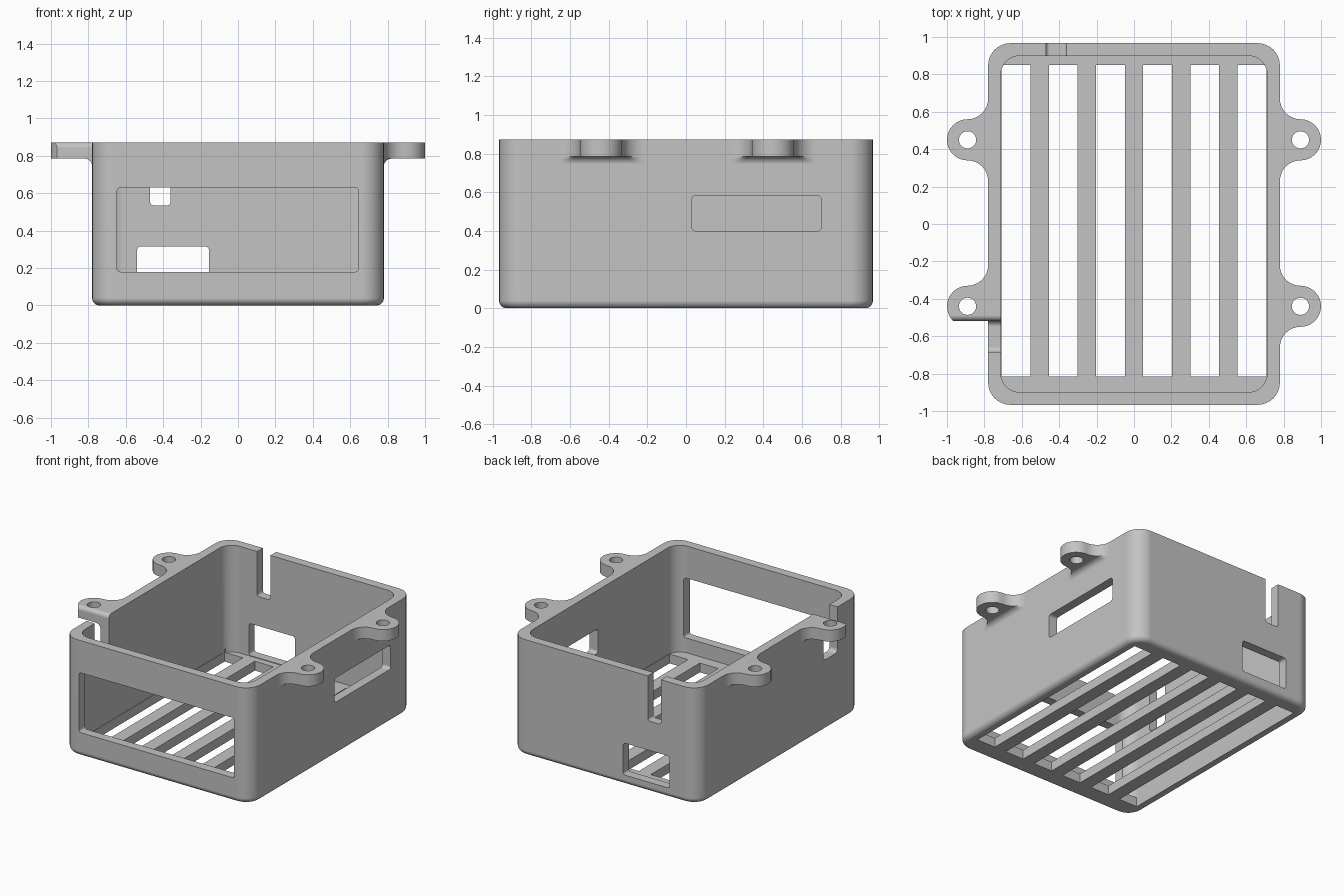
import bpy
import bmesh
from math import sin, cos, pi, radians

cube = bpy.data.objects.get("Cube")
if cube:
    bpy.data.objects.remove(cube, do_unlink=True)

# Main dimensions
HX, HY, TOP = 0.78, 0.967, 0.872
WALL, FLOOR, CORNER = 0.068, 0.07, 0.12
SEG = 8

plastic = bpy.data.materials.new("light_grey_plastic")
plastic.use_nodes = True
GREY = (0.55, 0.55, 0.55, 1)
plastic.diffuse_color = GREY
plastic.node_tree.nodes["Principled BSDF"].inputs["Base Color"].default_value = GREY


def arc(cx, cy, r, a0, a1, n=SEG):
    """Points on an arc, angles in degrees."""
    steps = [radians(a0 + (a1 - a0) * i / n) for i in range(n + 1)]
    return [(cx + r * cos(a), cy + r * sin(a)) for a in steps]


def rounded_rect(x0, x1, y0, y1, r):
    return (arc(x1 - r, y1 - r, r, 0, 90) + arc(x0 + r, y1 - r, r, 90, 180)
            + arc(x0 + r, y0 + r, r, 180, 270) + arc(x1 - r, y0 + r, r, 270, 360))


def loft(name, layers):
    """Closed solid through matching rings of 3D points."""
    bm = bmesh.new()
    rings = [[bm.verts.new(p) for p in ring] for ring in layers]
    n = len(rings[0])
    for a, b in zip(rings, rings[1:]):
        for i in range(n):
            j = (i + 1) % n
            bm.faces.new((a[i], a[j], b[j], b[i]))
    bm.faces.new(rings[0][::-1])
    bm.faces.new(rings[-1])
    bmesh.ops.remove_doubles(bm, verts=bm.verts, dist=0.0002)
    bmesh.ops.recalc_face_normals(bm, faces=bm.faces)
    mesh = bpy.data.meshes.new(name)
    bm.to_mesh(mesh)
    bm.free()
    mesh.materials.append(plastic)
    obj = bpy.data.objects.new(name, mesh)
    bpy.context.scene.collection.objects.link(obj)
    return obj


def prism(name, outline, axis, lo, hi):
    """Extrude a 2D outline along one axis."""
    place = {"x": lambda p, d: (d, p[0], p[1]),
             "y": lambda p, d: (p[0], d, p[1]),
             "z": lambda p, d: (p[0], p[1], d)}[axis]
    return loft(name, [[place(p, d) for p in outline] for d in (lo, hi)])


def ear(side, yc):
    """Screw ear with a fillet under it that blends into the wall."""
    r, xc, under, fillet = 0.11, HX + 0.11, 0.785, 0.04
    outline = ([(HX - 0.03, yc - 2 * r)] + arc(xc, yc - 2 * r, r, 180, 90)
               + arc(xc, yc, r, -90, 90, 2 * SEG)
               + arc(xc, yc + 2 * r, r, -90, -180) + [(HX - 0.03, yc + 2 * r)])
    layers = [(TOP, 1), (under, 1)]
    for i in range(7):
        a = radians(90 * i / 6)
        layers.append((under - fillet * (1 - cos(a)), HX + fillet * (1 - sin(a))))
    return loft("screw_ear", [[(side * min(x, lim), y, z) for x, y in outline]
                              for z, lim in layers])


# Outer tray with a rounded bottom edge
rings = []
for i in range(7):
    a = radians(90 * i / 6)
    inset = 0.04 * (1 - sin(a))
    outline = rounded_rect(inset - HX, HX - inset, inset - HY, HY - inset, CORNER - inset)
    rings.append([(x, y, 0.04 * (1 - cos(a))) for x, y in outline])
rings.append([(x, y, TOP) for x, y in outline])
tray = loft("enclosure_tray", rings)

ears = [ear(s, y) for s in (-1, 1) for y in (-0.44, 0.45)]

cutters = []


def cut(*args):
    cutters.append(prism("cutter", *args))


# Hollow interior
ix, iy = HX - WALL, HY - WALL
cut(rounded_rect(-ix, ix, -iy, iy, 0.1), "z", FLOOR, 1.2)

# Floor ventilation slots
for i in range(6):
    xc = -0.631 + 0.2524 * i
    w = 0.077
    cut([(xc - w, -0.815), (xc + w, -0.815), (xc + w, 0.85), (xc - w, 0.85)],
        "z", -0.1, 0.1)

# Front, back and left side windows
cut(rounded_rect(-0.647, 0.645, 0.18, 0.63, 0.02), "y", -1.2, -0.85)
cut(rounded_rect(-0.54, -0.155, 0.075, 0.315, 0.02), "y", 0.87, 1.2)
cut(rounded_rect(0.03, 0.70, 0.40, 0.582, 0.02), "x", 0.65, 1.2)

# Cable notch in the back wall
cut(rounded_rect(-0.47, -0.36, 0.535, 1.2, 0.02), "y", 0.8, 1.2)

# Cable notch in the right wall, with a rounded lip on the ear
y0, y1, z0, r = -0.685, -0.518, 0.53, 0.03
cut(arc(y0 + r, z0 + r, r, 180, 270) + arc(y1 - r, z0 + r, r, 270, 360)
    + arc(y1 + r, TOP - r, r, 180, 92) + [(y1 + r, 1.2), (y0, 1.2)],
    "x", -1.2, -0.6)

# Screw holes
for s in (-1, 1):
    for y in (-0.44, 0.45):
        cut(arc(s * (HX + 0.11), y, 0.046, 0, 345, 23), "z", 0.6, 1.2)

# Join the ears, then cut every opening
for helper, mode in [(e, "UNION") for e in ears] + [(c, "DIFFERENCE") for c in cutters]:
    mod = tray.modifiers.new(mode.title(), "BOOLEAN")
    mod.operation, mod.solver, mod.object = mode, "EXACT", helper
    helper.hide_render = True

bpy.context.view_layer.update()
graph = bpy.context.evaluated_depsgraph_get()
result = bpy.data.meshes.new_from_object(tray.evaluated_get(graph))
tray.modifiers.clear()
tray.data = result
for helper in ears + cutters:
    bpy.data.objects.remove(helper, do_unlink=True)

# Smooth the fillets, keep the edges crisp
bpy.ops.object.select_all(action="DESELECT")
tray.select_set(True)
bpy.context.view_layer.objects.active = tray
bpy.ops.object.shade_smooth_by_angle(angle=radians(30))
weighted = tray.modifiers.new("Weighted Normals", "WEIGHTED_NORMAL")
weighted.keep_sharp = True
